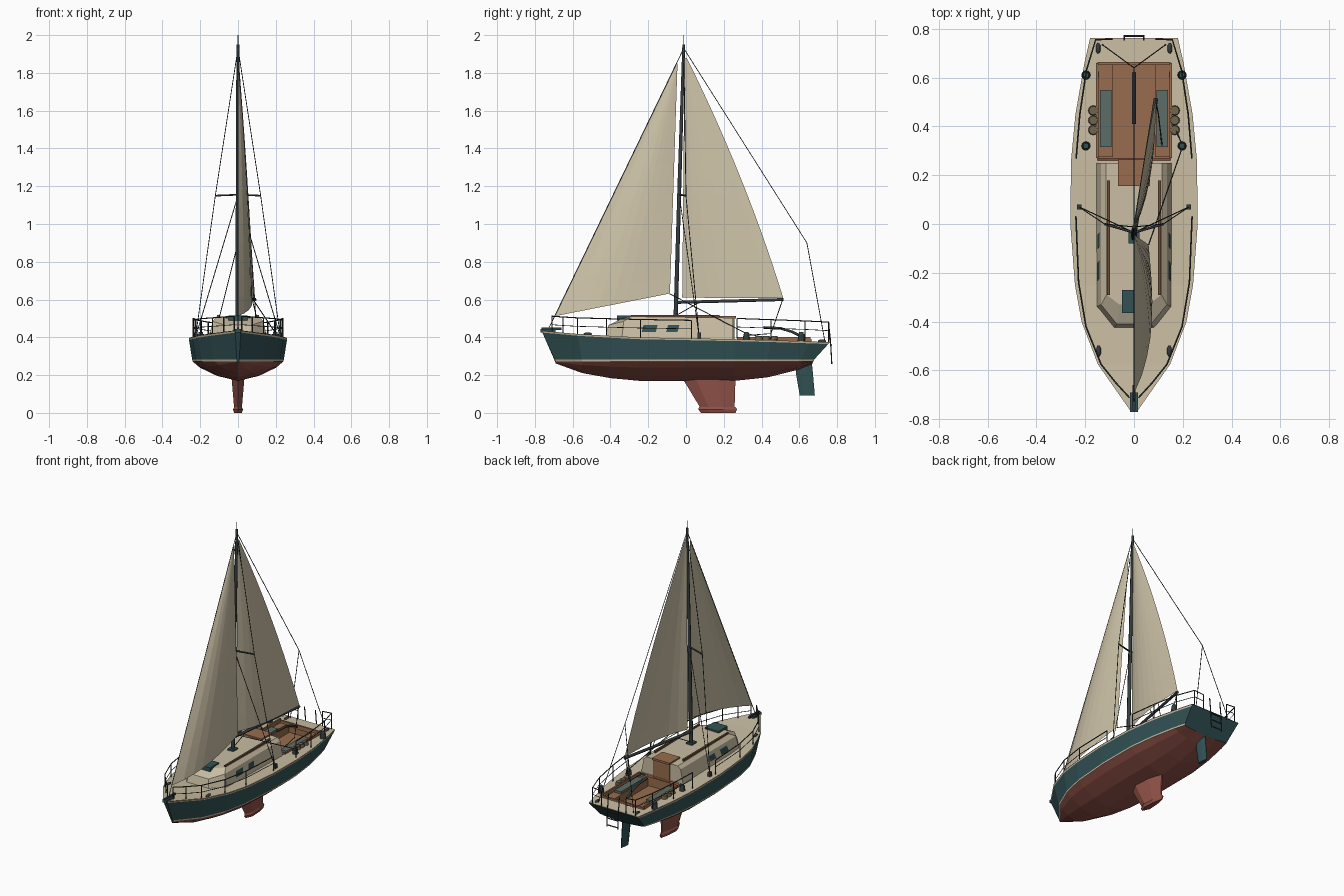
import bpy, bmesh, math
from mathutils import Vector

if "Cube" in bpy.data.objects:
    bpy.data.objects.remove(bpy.data.objects["Cube"])


def material(name, r, g, b):
    m = bpy.data.materials.new(name)
    m.use_nodes = True
    m.diffuse_color = (r, g, b, 1)
    m.node_tree.nodes["Principled BSDF"].inputs["Base Color"].default_value = (r, g, b, 1)
    return m


TEAL = material("teal paint", .032, .085, .091)
RED = material("red antifouling", .285, .085, .065)
CREAM = material("cream deck", .585, .51, .365)
SAIL = material("sail cloth", .61, .54, .39)
WOOD = material("teak", .31, .152, .075)
VARNISH = material("dark varnish", .15, .075, .035)
METAL = material("dark metal", .036, .046, .046)
CUSHION = material("grey green cushion", .108, .152, .132)
ROPE = material("rope", .16, .13, .075)


def mesh(name, verts, faces, mats, pick=None):
    me = bpy.data.meshes.new(name)
    me.from_pydata(verts, [], faces)
    for m in mats:
        me.materials.append(m)
    if pick:
        for p in me.polygons:
            p.material_index = pick(p)
    bm = bmesh.new()
    bm.from_mesh(me)
    bmesh.ops.recalc_face_normals(bm, faces=bm.faces)
    bm.to_mesh(me)
    bm.free()
    ob = bpy.data.objects.new(name, me)
    bpy.context.collection.objects.link(ob)
    return ob


def loft(name, rings, mats):
    """Skin closed rings of equal length and cap both ends."""
    n = len(rings[0])
    faces = [(i * n + j, i * n + (j + 1) % n, (i + 1) * n + (j + 1) % n, (i + 1) * n + j)
             for i in range(len(rings) - 1) for j in range(n)]
    faces += [tuple(range(n)), tuple(range((len(rings) - 1) * n, len(rings) * n))]
    return mesh(name, [v for r in rings for v in r], faces, mats)


def box(name, x, y, z, mat):
    rings = [[(x[0], y[0], h), (x[1], y[0], h), (x[1], y[1], h), (x[0], y[1], h)] for h in z]
    return loft(name, rings, [mat])


def disc(name, x, y, z0, z1, r, mat, n=12):
    ring = lambda z, k: [(x + k * math.cos(a * math.tau / n), y + k * math.sin(a * math.tau / n), z)
                         for a in range(n)]
    return loft(name, [ring(z0, r), ring(z1, r * .85)], [mat])


def tubes(name, paths, r, mat, radii=None):
    cu = bpy.data.curves.new(name, "CURVE")
    cu.dimensions, cu.bevel_depth, cu.bevel_resolution, cu.use_fill_caps = "3D", r, 1, True
    for path in paths:
        sp = cu.splines.new("POLY")
        sp.points.add(len(path) - 1)
        for i, p in enumerate(path):
            sp.points[i].co = (*p, 1)
            sp.points[i].radius = radii[i] if radii else 1
    tmp = bpy.data.objects.new(name + " path", cu)
    me = bpy.data.meshes.new_from_object(tmp)
    bpy.data.objects.remove(tmp)
    me.materials.clear()
    me.materials.append(mat)
    ob = bpy.data.objects.new(name, me)
    bpy.context.collection.objects.link(ob)
    return ob


def both(*paths):
    return [[(s * x, y, z) for x, y, z in p] for p in paths for s in (1, -1)]


# Hull stations: sheer y, z, half width; waterline y, half width; keel z
WL = .273
stations = [(-.765, .435, .015, -.69, .006, .262), (-.575, .418, .148, -.55, .125, .211),
            (-.4, .408, .215, -.4, .19, .184), (-.25, .4, .242, -.25, .222, .17),
            (0, .395, .261, 0, .241, .169), (.26, .39, .258, .26, .24, .17),
            (.45, .385, .24, .43, .22, .188), (.66, .378, .203, .6, .185, .23),
            (.762, .374, .18, .67, .165, .26)]
verts, faces = [], []
for ys, zs, ws, yw, ww, zk in stations:
    half = []
    for z in (zs, zs - .01, WL + .009, WL):
        f = (z - WL) / (zs - WL)
        half.append((ww + (ws - ww) * f, yw + (ys - yw) * f, z))
    half += [(ww * w, yw, WL + (zk - WL) * d) for w, d in ((.84, .32), (.46, .74))]
    verts += half + [(0, yw, zk)] + [(-x, y, z) for x, y, z in reversed(half)]
N = 13
bands = []
for i in range(len(stations) - 1):
    for j in range(N - 1):
        faces.append((i * N + j, i * N + j + 1, (i + 1) * N + j + 1, (i + 1) * N + j))
        bands.append((1, 0, 1, 2, 2, 2)[min(j, N - 2 - j)])
faces += [tuple(range(N)), tuple(range(len(verts) - N, len(verts)))]
bands += [0, 0]
mesh("hull", verts, faces, [TEAL, CREAM, RED], lambda p: bands[p.index])

# Deck in three strips, open at the cockpit
dv, df = [], []
for ys, zs, ws, *_ in stations:
    inner = min(.15, ws * .7)
    dv += [(x, ys, zs + .002) for x in (-ws, -inner, inner, ws)]
for i in range(len(stations) - 1):
    for j in range(3):
        if not (j == 1 and .2 < stations[i][0] < .6):
            df.append((i * 4 + j, i * 4 + j + 1, i * 4 + j + 5, i * 4 + j + 4))
mesh("deck", dv, df, [CREAM])

# Cockpit well, benches, coaming, cushions
rim = [(-.15, .268), (.15, .268), (.15, .66), (-.15, .66)]
well = [(x, y, z) for z in (.385, .325) for x, y in rim]
mesh("cockpit_well", well, [(j, (j + 1) % 4, 4 + (j + 1) % 4, 4 + j) for j in range(4)] + [(4, 5, 6, 7)], [WOOD])
for s, side in ((1, "left"), (-1, "right")):
    box(side + "_bench", (s * .086, s * .15), (.275, .655), (.325, .375), WOOD)
    box(side + "_cushion", (s * .092, s * .14), (.315, .55), (.375, .39), CUSHION)
    box(side + "_coaming", (s * .146, s * .156), (.27, .66), (.37, .402), WOOD)
box("aft_coaming", (-.15, .15), (.652, .664), (.365, .392), WOOD)

# Cabin trunk from mirrored outlines
outlines = [[(.085, -.43, .39), (.155, -.34, .39), (.155, .25, .385)],
            [(.07, -.41, .465), (.135, -.33, .485), (.135, .25, .485)],
            [(.06, -.33, .503), (.112, -.29, .51), (.115, .25, .503)]]
loft("cabin", [o + [(-x, y, z) for x, y, z in reversed(o)] for o in outlines], [CREAM])
wall = lambda z: .158 - .02 * (z - .39) / .095
for s, side in ((1, "left"), (-1, "right")):
    for k, (a, b) in enumerate(((-.235, -.15), (-.105, -.035))):
        quad = [(s * wall(z), y, z) for y, z in ((a, .428), (b - .01, .428), (b, .465), (a + .01, .465))]
        mesh(f"{side}_window_{k + 1}", quad, [(0, 1, 2, 3)], [TEAL])
    box(side + "_grab_rail", (s * .099, s * .111), (-.29, .178), (.5, .518), VARNISH)
box("fore_hatch", (-.05, .05), (-.365, -.27), (.49, .516), TEAL)
box("sliding_hatch", (-.065, .065), (.155, .264), (.5, .513), WOOD)
box("companionway_door", (-.058, .058), (.24, .257), (.38, .5), WOOD)
box("mast_step", (-.022, .022), (-.08, -.03), (.5, .516), TEAL)


# Keel, ballast shoe and rudder as tapered foils
def foil(name, sections, mat):
    shape = ((0, 0), (.25, 1), (.65, .8), (1, .15), (1, -.15), (.65, -.8), (.25, -1))
    return loft(name, [[(w * t, a + (b - a) * f, z) for f, t in shape] for a, b, w, z in sections], [mat])


foil("keel", [(-.02, .262, .034, .185), (.08, .257, .02, .02)], RED)
foil("ballast_shoe", [(.07, .262, .02, .032), (.065, .27, .027, .018), (.08, .262, .02, 0)], RED)
foil("rudder", [(.582, .665, .012, .28), (.582, .672, .012, .21), (.602, .682, .01, .093)], TEAL)

# Spars
tubes("mast", [[(0, -.055, .5), (0, -.035, 1.2), (0, -.012, 1.95)]], .013, METAL, (1, .9, .65))
tubes("masthead_aerial", [[(0, -.012, 1.94), (0, -.012, 2)]], .0025, METAL)
tubes("boom", [[(0, -.05, .585), (.09, .515, .6)]], .009, METAL)
tubes("spreaders", both([(0, -.035, 1.155), (.12, 0, 1.15)]), .005, METAL)
tubes("tiller", [[(0, .62, .4), (0, .56, .43), (0, .5, .448), (0, .41, .452)]], .008, METAL)

# Standing and running rigging
top = (0, -.012, 1.93)
split = (0, .64, .9)
tubes("stays", [[top, (0, -.735, .43)], [top, split]] + both(
    [split, (.13, .735, .38)], [top, (.12, 0, 1.15), (.225, .07, .4)],
    [(0, -.035, 1.15), (.225, .07, .4)]), .0022, METAL)
tubes("sheets", [[(.06, -.085, .63), (.2, .32, .42), (.16, .41, .4)],
                 [(.088, .51, .595), (.1, .45, .42), (.115, .32, .41)],
                 [(.015, .07, .585), (0, -.045, .52)]], .0025, METAL)


# Sails
def sail(name, tack, clew, head_luff, head, camber, roach, rows=14, cols=8):
    tack, clew, head_luff, head = map(Vector, (tack, clew, head_luff, head))
    pts = []
    for i in range(rows + 1):
        t = i / rows
        a = tack.lerp(head_luff, t)
        b = clew.lerp(head, t) + Vector((0, roach * 4 * t * (1 - t), 0))
        for j in range(cols + 1):
            p = a.lerp(b, j / cols)
            p.x += camber * math.sin(math.pi * (j / cols) ** .8) * (1 - t * t)
            pts.append(p)
    c = cols + 1
    return mesh(name, pts, [(i * c + j, i * c + j + 1, i * c + c + j + 1, i * c + c + j)
                            for i in range(rows) for j in range(cols)], [SAIL])


sail("mainsail", (.002, -.02, .61), (.09, .515, .608), (0, -.008, 1.88), (.004, .004, 1.88), .03, .03)
sail("jib", (0, -.695, .512), (.06, -.085, .632), (0, -.05, 1.85), (.002, -.045, 1.85), .045, .0)

# Rails: bow guard, lifelines and stern guard
bow = [(.02, -.71), (.075, -.65), (.135, -.575), (.197, -.42), (.227, -.24), (.238, .03)]
aft = [(.237, .27), (.222, .45), (.195, .63), (.157, .755), (.09, .757)]
for name, line, z0, z1 in (("bow", bow, .512, .49), ("stern", aft, .5, .474)):
    n = len(line) - 1
    high = [(x, y, z0 + (z1 - z0) * i / n) for i, (x, y) in enumerate(line)]
    low = [(x, y, z - .045) for x, y, z in high]
    posts = [[(x, y, z), (x, y, z - .105)] for x, y, z in high]
    tubes(name + "_rail", both(high, *posts), .0032, METAL)
    tubes(name + "_lifeline", both(low), .002, METAL)

# Boarding ladder on the transom
tubes("boarding_ladder", both([(.04, .755, .47), (.04, .765, .38), (.04, .772, .26)]) +
      [[(-.04, .77, z), (.04, .77, z)] for z in (.27, .315, .36)], .0035, METAL)

# Deck fittings
for s, side in ((1, "left"), (-1, "right")):
    for where, y in (("fore", .32), ("aft", .61)):
        disc(f"{side}_{where}_winch", s * .197, y, .38, .418, .019, METAL)
        disc(f"{side}_{where}_winch_cap", s * .197, y, .418, .428, .013, TEAL)
    for where, x, y, z in (("fore", .145, -.52, .418), ("aft", .147, .72, .38)):
        tubes(f"{side}_{where}_cleat", [[(s * x, y + d, z) for d in (-.022, -.012, .012, .022)]],
              .009, METAL, (.4, 1, 1, .4))
    box(side + "_chainplate", (s * .215, s * .233), (.06, .08), (.385, .425), METAL)
    for k in range(3):
        disc(f"{side}_rope_coil_{k + 1}", s * .167, .385 + .04 * k, .385, .408, .021, ROPE)
box("bow_roller", (-.016, .016), (-.77, -.69), (.425, .445), TEAL)
box("anchor_shank", (-.006, .006), (-.765, -.66), (.44, .452), METAL)
